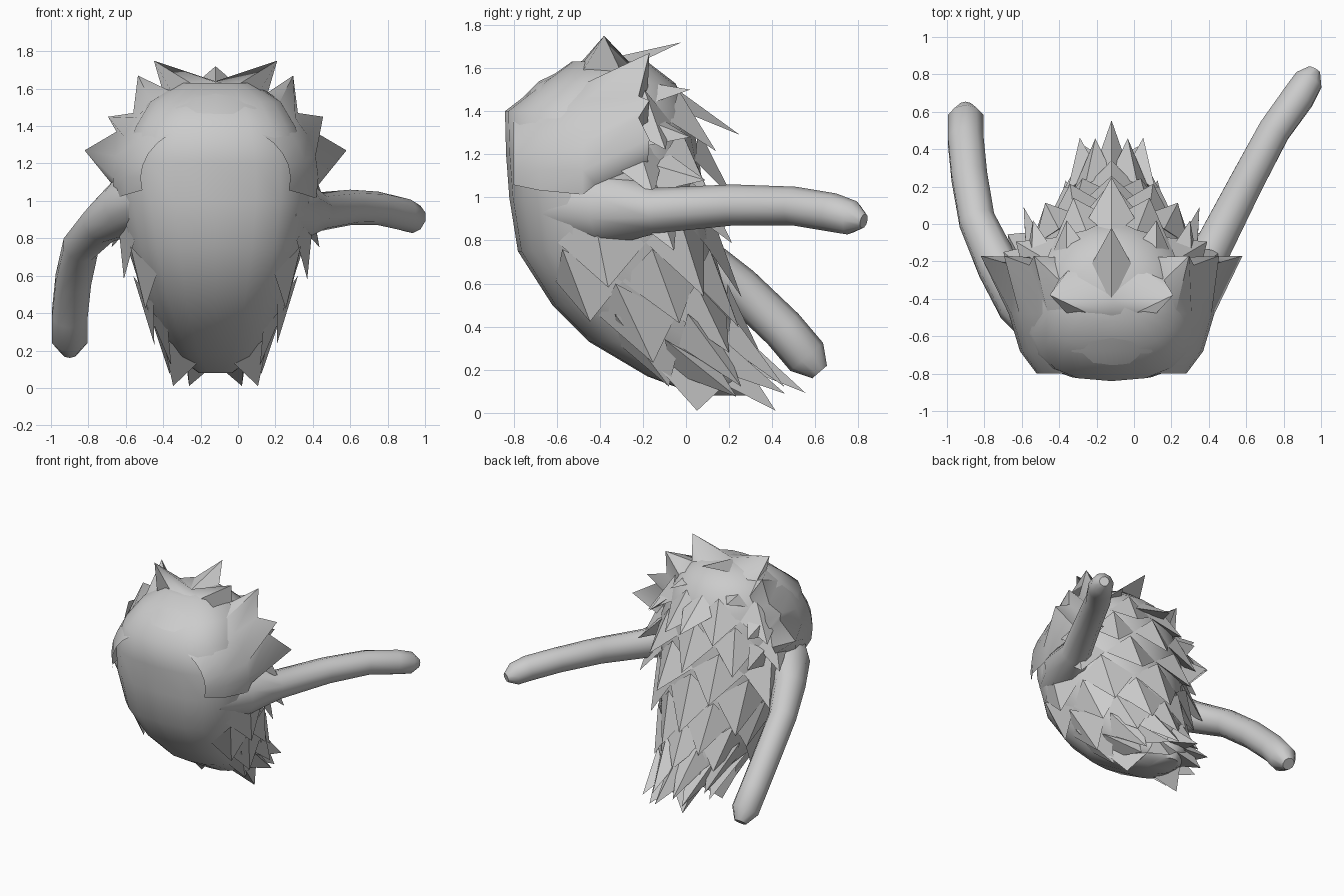
import bpy, bmesh, math, random
from mathutils import Vector

if "Cube" in bpy.data.objects:
    bpy.data.objects.remove(bpy.data.objects["Cube"])

random.seed(4)
CX = -0.12  # body centre line

# body sections: height, front y, back y, half width
SEC = [(0.08, 0.06, 0.30, 0.09), (0.17, -0.18, 0.34, 0.21), (0.33, -0.45, 0.27, 0.31),
       (0.50, -0.62, 0.20, 0.39), (0.75, -0.78, 0.13, 0.47), (1.00, -0.82, 0.08, 0.52),
       (1.20, -0.835, 0.06, 0.52), (1.40, -0.84, 0.02, 0.44), (1.53, -0.67, -0.05, 0.36),
       (1.63, -0.53, -0.18, 0.20)]


def surf(z, a):
    """Point on the body; a = 0 is the back, pi/2 is the +x side."""
    z = min(max(z, SEC[0][0]), SEC[-1][0])
    for p, q in zip(SEC, SEC[1:]):
        if z <= q[0]:
            f = (z - p[0]) / (q[0] - p[0])
            yf, yb, w = (p[i] + (q[i] - p[i]) * f for i in (1, 2, 3))
            break
    yc, h = (yf + yb) / 2, (yb - yf) / 2
    s, c = math.sin(a), math.cos(a)
    e = 1.0 if c > 0 else 0.75
    x = math.copysign(abs(s) ** e, s) * w
    y = math.copysign(abs(c) ** e, c) * h
    return Vector((CX + x, yc + y, z))


def finish(name, bm, angle):
    bmesh.ops.recalc_face_normals(bm, faces=bm.faces)
    me = bpy.data.meshes.new(name)
    bm.to_mesh(me)
    bm.free()
    ob = bpy.data.objects.new(name, me)
    bpy.context.collection.objects.link(ob)
    bpy.ops.object.select_all(action='DESELECT')
    ob.select_set(True)
    bpy.context.view_layer.objects.active = ob
    bpy.ops.object.shade_smooth_by_angle(angle=math.radians(angle))
    return ob


def loft(name, rings, angle=45, closed=True):
    bm = bmesh.new()
    loops = [[bm.verts.new(p) for p in r] for r in rings]
    n = len(loops[0])
    for a, b in zip(loops, loops[1:]):
        for i in range(n if closed else n - 1):
            j = (i + 1) % n
            bm.faces.new((a[i], a[j], b[j], b[i]))
    if closed:
        bm.faces.new(loops[0])
        bm.faces.new(loops[-1])
    return finish(name, bm, angle)


# egg-shaped body
N = 20
loft("body", [[surf(s[0], 2 * math.pi * i / N) for i in range(N)] for s in SEC], 60)

# jagged ruff flaring back from the face: half outline, tips and valleys
EDGE = [(0.53, -0.42, 1.06), (0.70, -0.17, 1.27), (0.53, -0.22, 1.37), (0.575, -0.17, 1.45),
        (0.44, -0.22, 1.47), (0.415, -0.17, 1.67), (0.28, -0.30, 1.58), (0.33, -0.38, 1.75)]
half = [Vector(p) for p in EDGE]
full = half + [Vector((0, -0.40, 1.64))] + [Vector((-p.x, p.y, p.z)) for p in reversed(half)]
COUNT = len(full)


def arc(w, y, h, zc=1.12):
    """Smooth arch inside the ruff, from one side over the top to the other."""
    angs = [math.radians(-12 + 204 * i / (COUNT - 1)) for i in range(COUNT)]
    return [Vector((CX + w * math.cos(t), y, zc + h * math.sin(t))) for t in angs]


rim = [Vector((CX + p.x, p.y, p.z)) for p in full]
loft("head_ruff", [arc(0.40, -0.80, 0.30), arc(0.49, -0.68, 0.42), arc(0.55, -0.48, 0.515),
                   rim, arc(0.42, -0.18, 0.42)], 60, closed=False)


def tuft(bm, left, right, ridge, tip):
    v = [bm.verts.new(p) for p in (left, right, ridge, tip)]
    for f in ((0, 1, 2), (0, 3, 1), (1, 3, 2), (2, 3, 0)):
        bm.faces.new([v[i] for i in f])


# second layer of head tufts: base centre, tip, half width
TUFTS = [((0.0, -0.42, 1.53), (0.0, -0.02, 1.72), 0.22),
         ((0.20, -0.30, 1.46), (0.24, 0.02, 1.50), 0.20),
         ((0.0, -0.14, 1.45), (0.0, 0.25, 1.29), 0.22),
         ((0.36, -0.30, 1.15), (0.47, 0.09, 1.08), 0.20),
         ((0.36, -0.30, 1.33), (0.42, 0.02, 1.28), 0.18)]
bm = bmesh.new()
for base, tip, w in TUFTS:
    for m in ((1, -1) if base[0] > 0 else (1,)):
        b = Vector((CX + m * base[0], base[1], base[2]))
        t = Vector((CX + m * tip[0], tip[1], tip[2]))
        out = (b - Vector((CX, -0.4, 1.0))).normalized()
        side = (t - b).cross(out).normalized() * w
        tuft(bm, b + side, b - side, b + out * 0.10, t)
finish("head_tufts", bm, 20)

# overlapping fur rows: base height, tuft count, widest angle, outward, back, drop
ROWS = [(1.38, 4, 60, 0.10, 0.06, 0.18), (1.20, 5, 70, 0.11, 0.06, 0.22),
        (1.00, 4, 65, 0.12, 0.06, 0.22), (0.82, 5, 95, 0.07, 0.06, 0.26),
        (0.64, 6, 115, 0.04, 0.08, 0.24), (0.48, 5, 95, 0.05, 0.10, 0.22),
        (0.34, 6, 105, 0.05, 0.15, 0.20), (0.22, 5, 90, 0.06, 0.20, 0.14),
        (0.16, 4, 110, 0.05, 0.08, 0.14)]
bm = bmesh.new()
for z, n, wide, out, back, drop in ROWS:
    step = math.radians(2 * wide) / (n - 1)
    for i in range((n + 1) // 2):
        a = i * step + (0 if n % 2 else step / 2)
        k = random.uniform(0.85, 1.15)
        for m in ((1, -1) if a > 0.01 else (1,)):
            d = Vector((math.sin(m * a), math.cos(a), 0))
            tip = surf(z, m * a) + Vector((0, back * k, -drop * k))
            tip.x = surf(max(z - drop * k * 0.85, 0.15), m * a).x
            tip += d * out * k
            tip.z = max(tip.z, 0.01)
            tuft(bm, surf(z - 0.03, m * a - step * 0.5), surf(z - 0.03, m * a + step * 0.5),
                 surf(z + 0.12, m * a) + d * 0.02, tip)
finish("back_fur", bm, 20)


# tube arms, flared at the shoulder and rounded at the hand
def arm(name, path, sides=10):
    pts = [Vector(p[:3]) for p in path]
    rings = []
    for i, p in enumerate(pts):
        d = (pts[min(i + 1, len(pts) - 1)] - pts[max(i - 1, 0)]).normalized()
        u = d.cross(Vector((1, 0, 0))).normalized()
        v = d.cross(u)
        r = path[i][3]
        rings.append([p + (u * math.cos(t) + v * math.sin(t)) * r
                      for t in (2 * math.pi * j / sides for j in range(sides))])
    loft(name, rings, 50)


arm("right_arm", [(0.17, -0.58, 0.97, 0.17), (0.29, -0.36, 0.95, 0.18), (0.42, -0.13, 0.94, 0.105),
                  (0.60, 0.22, 0.965, 0.095), (0.75, 0.50, 0.96, 0.09), (0.88, 0.68, 0.93, 0.09),
                  (0.935, 0.77, 0.905, 0.08), (0.965, 0.825, 0.89, 0.035)])
arm("left_arm", [(-0.42, -0.60, 1.03, 0.14), (-0.59, -0.40, 0.97, 0.16), (-0.73, -0.22, 0.88, 0.115),
                 (-0.84, 0.02, 0.76, 0.10), (-0.88, 0.25, 0.58, 0.10), (-0.90, 0.45, 0.39, 0.10),
                 (-0.90, 0.56, 0.26, 0.10), (-0.90, 0.62, 0.19, 0.045)])
